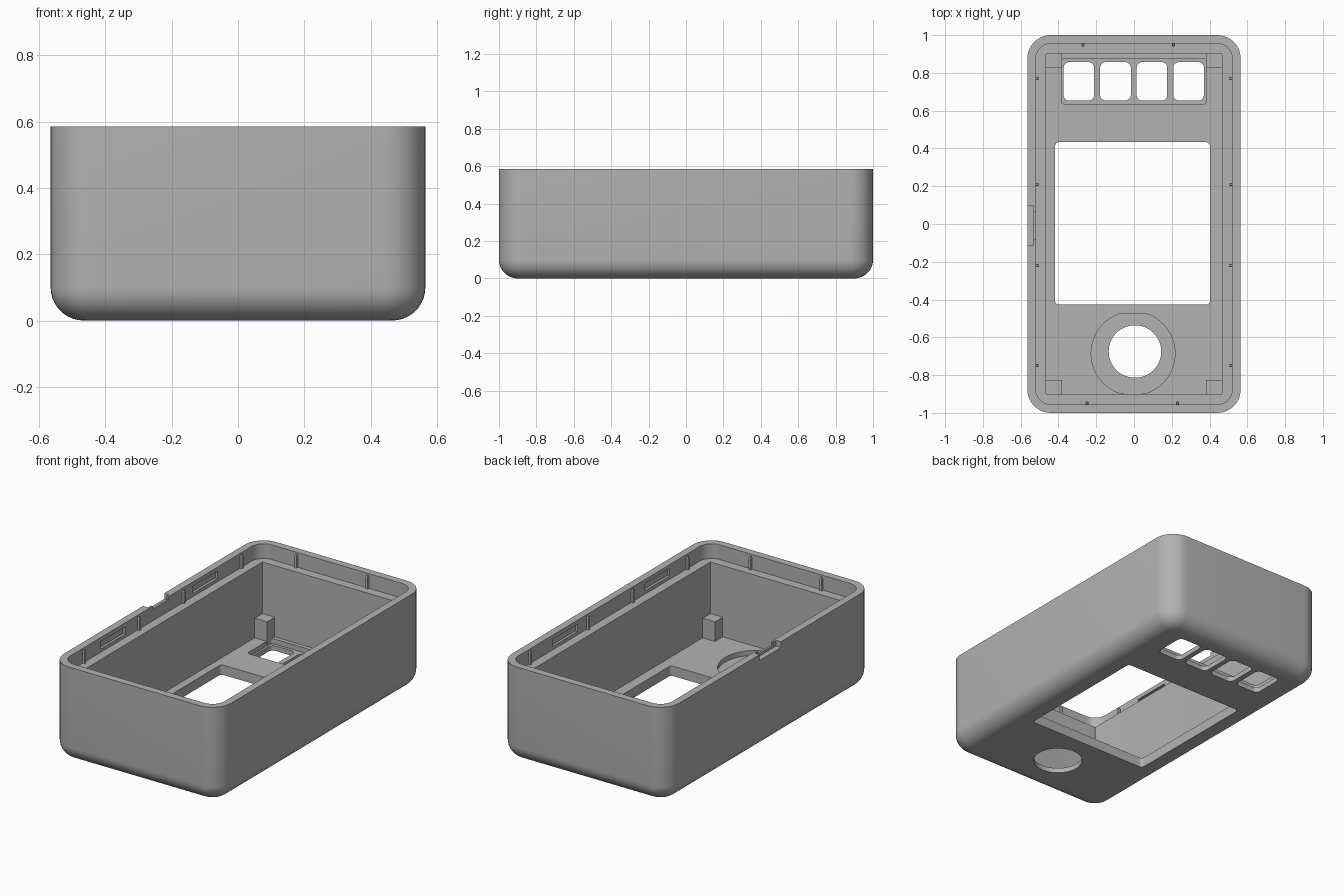
import bpy, bmesh
from math import sin, cos, pi

cube = bpy.data.objects.get("Cube")
if cube:
    bpy.data.objects.remove(cube, do_unlink=True)

grey = bpy.data.materials.new("matte_grey")
grey.use_nodes = True
GREY = (0.45, 0.45, 0.45, 1)
grey.diffuse_color = GREY
grey.node_tree.nodes["Principled BSDF"].inputs["Base Color"].default_value = GREY

HX, HY, TOP = 0.565, 1.0, 0.585     # half width, half length, height
LEDGE, FLOOR, RECESS = 0.495, 0.06, 0.03


def rounded(hx, hy, r, cx=0, cy=0, steps=10):
    """Outline of a rounded rectangle, counter-clockwise."""
    pts = []
    for q, (sx, sy) in enumerate([(1, 1), (-1, 1), (-1, -1), (1, -1)]):
        for i in range(steps + 1):
            a = (q + i / steps) * pi / 2
            pts.append((cx + sx * (hx - r) + r * cos(a),
                        cy + sy * (hy - r) + r * sin(a)))
    return pts


def circle(r, cx, cy, ymin=-9, ymax=9, n=64):
    return [(cx + r * cos(2 * pi * i / n),
             min(ymax, max(ymin, cy + r * sin(2 * pi * i / n)))) for i in range(n)]


def loft(name, rings):
    """Solid through a list of (outline, z) rings, capped at both ends."""
    bm = bmesh.new()
    loops = [[bm.verts.new((x, y, z)) for x, y in pts] for pts, z in rings]
    for a, b in zip(loops, loops[1:]):
        for i in range(len(a)):
            j = (i + 1) % len(a)
            bm.faces.new((a[i], a[j], b[j], b[i]))
    bm.faces.new(loops[0][::-1])
    bm.faces.new(loops[-1])
    bmesh.ops.recalc_face_normals(bm, faces=bm.faces)
    mesh = bpy.data.meshes.new(name)
    bm.to_mesh(mesh)
    bm.free()
    mesh.materials.append(grey)
    ob = bpy.data.objects.new(name, mesh)
    bpy.context.collection.objects.link(ob)
    return ob


def prism(name, outline, z0, z1):
    return loft(name, [(outline, z0), (outline, z1)])


def box(name, x0, x1, y0, y1, z0, z1):
    return prism(name, [(x0, y0), (x1, y0), (x1, y1), (x0, y1)], z0, z1)


def activate(ob):
    bpy.ops.object.select_all(action='DESELECT')
    ob.select_set(True)
    bpy.context.view_layer.objects.active = ob


def cut(target, cutter):
    cutter.hide_render = True
    mod = target.modifiers.new("cut", 'BOOLEAN')
    mod.operation, mod.solver, mod.object = 'DIFFERENCE', 'EXACT', cutter
    activate(target)
    bpy.ops.object.modifier_apply(modifier=mod.name)
    bpy.data.objects.remove(cutter, do_unlink=True)


# Tray: filleted outside, lip, ledge, square-cornered cavity
rings = []
for i in range(11):
    a = i / 10 * pi / 2
    inset = 0.1 * (1 - sin(a))
    rings.append((rounded(HX - inset, HY - inset, 0.125 - inset), 0.1 * (1 - cos(a))))
rings += [(rounded(HX, HY, 0.125), TOP),
          (rounded(0.52, 0.955, 0.08), TOP),
          (rounded(0.52, 0.955, 0.08), LEDGE),
          (rounded(0.465, 0.9, 0.003), LEDGE),
          (rounded(0.465, 0.9, 0.003), FLOOR)]
case = loft("case_shell", rings)

# Floor openings: screen window, button bay and holes, round dial seat and hole
cut(case, prism("window_cutter", rounded(0.41, 0.43, 0.02, -0.008, 0.003), -0.1, 0.2))
cut(case, prism("button_bay_cutter", rounded(0.385, 0.12, 0.02, 0, 0.755), RECESS, 0.2))
for x in (-0.292, -0.098, 0.095, 0.289):
    cut(case, prism("button_cutter", rounded(0.081, 0.102, 0.03, x, 0.755), -0.1, 0.2))
cut(case, prism("dial_seat_cutter", circle(0.222, -0.005, -0.685, -0.899, -0.475), RECESS, 0.2))
cut(case, prism("dial_cutter", circle(0.139, 0.005, -0.675), -0.1, 0.2))

# Snap slots in the long lip walls
for s in (-1, 1):
    for y in (-0.465, 0.425):
        x0, x1 = sorted((s * 0.5, s * 0.535))
        cut(case, box("slot_cutter", x0, x1, y - 0.12, y + 0.12, 0.515, 0.56))

# Opening notch in the rim
cut(case, box("notch_cutter", -0.6, -0.532, -0.11, 0.095, TOP - 0.035, 0.7))
cut(case, box("notch_lip_cutter", -0.6, -0.5, -0.08, 0.065, TOP - 0.02, 0.7))

# Corner posts on the floor
for sx, side in ((-1, "right"), (1, "left")):
    for sy, end in ((-1, "front"), (1, "back")):
        x0, x1 = sorted((sx * 0.382, sx * 0.47))
        y0, y1 = sorted((sy * 0.825, sy * 0.905))
        box(f"post_{end}_{side}", x0, x1, y0, y1, FLOOR - 0.02, 0.18)

# Alignment ribs inside the lip, tapered at the top
spots = [(s * 0.514, y) for s in (-1, 1) for y in (-0.75, -0.22, 0.21, 0.77)]
spots += [(-0.27, 0.949), (0.21, 0.949), (-0.25, -0.949), (0.23, -0.949)]
for x, y in spots:
    full = rounded(0.008, 0.008, 0.003, x, y, 2)
    tip = rounded(0.005, 0.005, 0.002, x, y, 2)
    loft("lip_rib", [(full, LEDGE - 0.005), (full, TOP - 0.02), (tip, TOP - 0.01)])

# Smooth the rounded surfaces, keep edges crisp
activate(case)
bpy.ops.object.shade_smooth_by_angle(angle=pi / 6)
